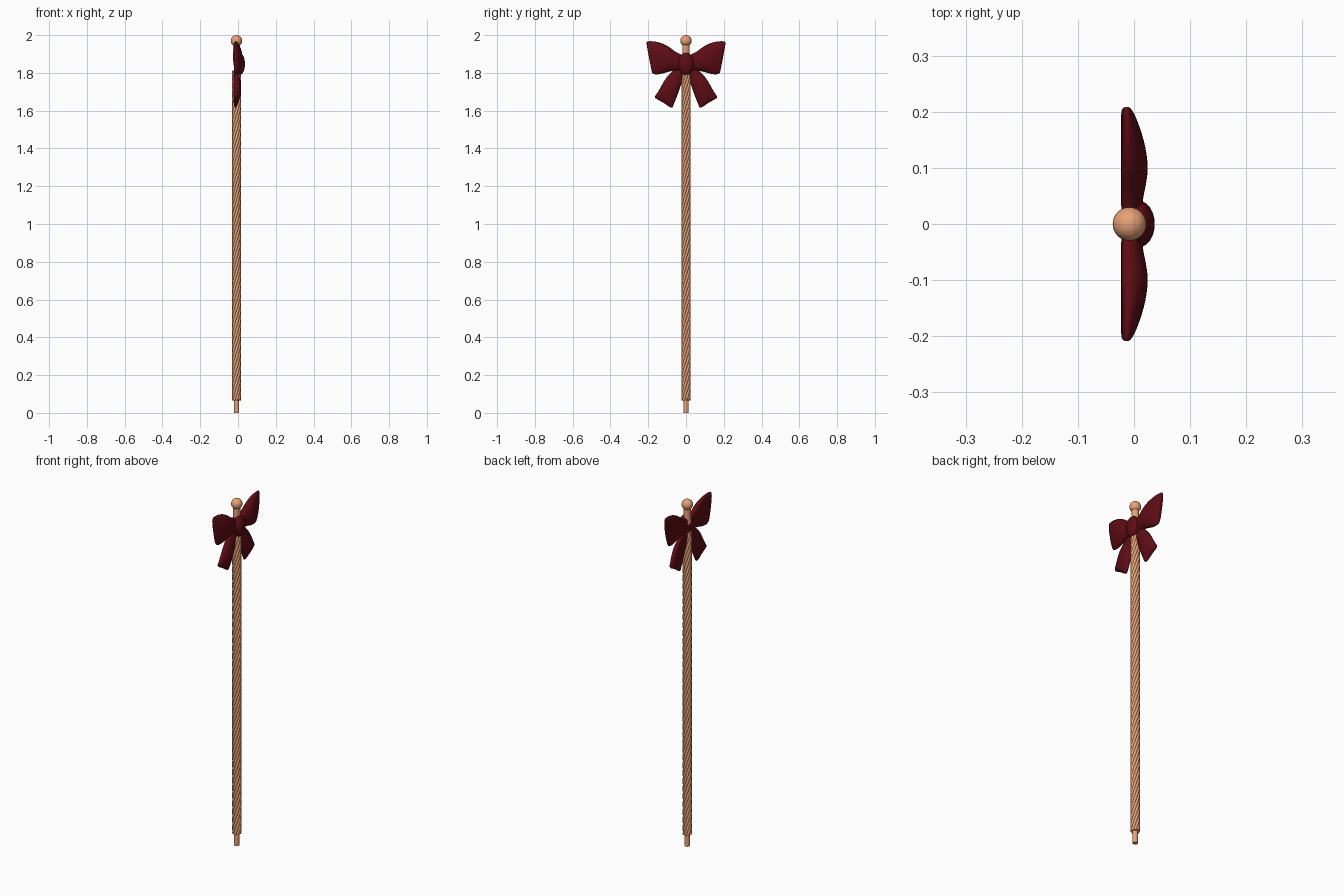
import bpy, bmesh, math

if "Cube" in bpy.data.objects:
    bpy.data.objects.remove(bpy.data.objects["Cube"])

CX = -0.008  # pole axis offset


def material(name, color):
    m = bpy.data.materials.new(name)
    m.diffuse_color = (*color, 1)
    m.use_nodes = True
    m.node_tree.nodes["Principled BSDF"].inputs["Base Color"].default_value = m.diffuse_color
    return m


wood = material("wood", (0.80, 0.36, 0.18))
ribbon = material("ribbon", (0.11, 0.004, 0.007))


def smooth(ob, mat):
    ob.data.materials.append(mat)
    for p in ob.data.polygons:
        p.use_smooth = True


def cylinder(name, r, z0, z1):
    bpy.ops.mesh.primitive_cylinder_add(vertices=24, radius=r, depth=z1 - z0,
                                        location=(CX, 0, (z0 + z1) / 2))
    ob = bpy.context.object
    ob.name = name
    ob.data.materials.append(wood)
    bpy.ops.object.shade_smooth_by_angle()


# Plain core rod, neck and ball finial
cylinder("core_rod", 0.014, 0, 1.80)
cylinder("neck", 0.019, 1.86, 1.955)
bpy.ops.mesh.primitive_uv_sphere_add(segments=32, ring_count=16, radius=0.03,
                                     location=(CX, 0, 1.97))
ball = bpy.context.object
ball.name = "ball_finial"
smooth(ball, wood)

# Twisted strands wound round the rod
STRANDS, Z0, Z1, PITCH, STEPS = 8, 0.068, 1.81, 0.36, 110
cu = bpy.data.curves.new("twisted_strands", 'CURVE')
cu.dimensions = '3D'
cu.bevel_depth = 0.0078
cu.bevel_resolution = 2
cu.use_fill_caps = True
for s in range(STRANDS):
    sp = cu.splines.new('POLY')
    sp.points.add(STEPS)
    for i, p in enumerate(sp.points):
        z = Z0 + (Z1 - Z0) * i / STEPS
        a = 2 * math.pi * (s / STRANDS + (z - Z0) / PITCH)
        p.co = (CX + 0.0172 * math.cos(a), 0.0172 * math.sin(a), z, 1)
    sp.use_smooth = True
cu.materials.append(wood)
bpy.context.collection.objects.link(bpy.data.objects.new("twisted_strands", cu))


def puffed_ribbon(name, sections, back=-0.023, mid=-0.012, n=14):
    """Loft flat-backed domes between edge pairs (y1, z1, y2, z2, front x)."""
    bm = bmesh.new()
    rings = []
    for y1, z1, y2, z2, front in sections:
        ring = []
        for k in range(n):
            a = 2 * math.pi * k / n
            t = (1 - math.cos(a)) / 2
            s = math.sin(a)
            x = mid + (front - mid) * s if s > 0 else mid - (mid - back) * abs(s) ** 0.4
            ring.append(bm.verts.new((x, y1 + (y2 - y1) * t, z1 + (z2 - z1) * t)))
        rings.append(ring)
    for a, b in zip(rings, rings[1:]):
        for k in range(n):
            bm.faces.new((a[k], a[(k + 1) % n], b[(k + 1) % n], b[k]))
    bm.faces.new(rings[0])
    bm.faces.new(rings[-1])
    bmesh.ops.recalc_face_normals(bm, faces=bm.faces)
    me = bpy.data.meshes.new(name)
    bm.to_mesh(me)
    bm.free()
    ob = bpy.data.objects.new(name, me)
    bpy.context.collection.objects.link(ob)
    smooth(ob, ribbon)
    ob.modifiers.new("mirror", 'MIRROR').use_axis = (False, True, False)
    ob.modifiers["mirror"].use_mirror_merge = False
    sub = ob.modifiers.new("round", 'SUBSURF')
    sub.levels = sub.render_levels = 2
    return ob


# Bow loops: (lower edge y z, upper edge y z, bulge)
puffed_ribbon("bow_loops", [
    (0.000, 1.81, 0.000, 1.895, 0.015),
    (0.045, 1.81, 0.045, 1.902, 0.015),
    (0.085, 1.808, 0.090, 1.943, 0.028),
    (0.130, 1.790, 0.145, 1.968, 0.023),
    (0.165, 1.788, 0.195, 1.972, 0.008),
    (0.178, 1.795, 0.209, 1.968, 0.000),
    (0.181, 1.802, 0.211, 1.960, -0.004),
])

# Bow tails, with slanted swallow ends
puffed_ribbon("bow_tails", [
    (0.000, 1.800, 0.030, 1.84, 0.005),
    (0.012, 1.775, 0.080, 1.805, 0.006),
    (0.030, 1.720, 0.115, 1.765, 0.018),
    (0.050, 1.665, 0.140, 1.715, 0.018),
    (0.068, 1.620, 0.164, 1.680, 0.004),
    (0.074, 1.606, 0.172, 1.666, -0.004),
])
tails = bpy.data.objects["bow_tails"].data
for v in tails.vertices[-14:]:      # lift the middle of the end into a notch
    t = (v.co.y - 0.074) / 0.098
    v.co.z += 0.016 * math.sin(math.pi * t)

# Knot
bpy.ops.mesh.primitive_uv_sphere_add(segments=24, ring_count=14, radius=1,
                                     location=(0.007, 0, 1.847))
knot = bpy.context.object
knot.name = "bow_knot"
knot.scale = (0.030, 0.042, 0.060)
smooth(knot, ribbon)
